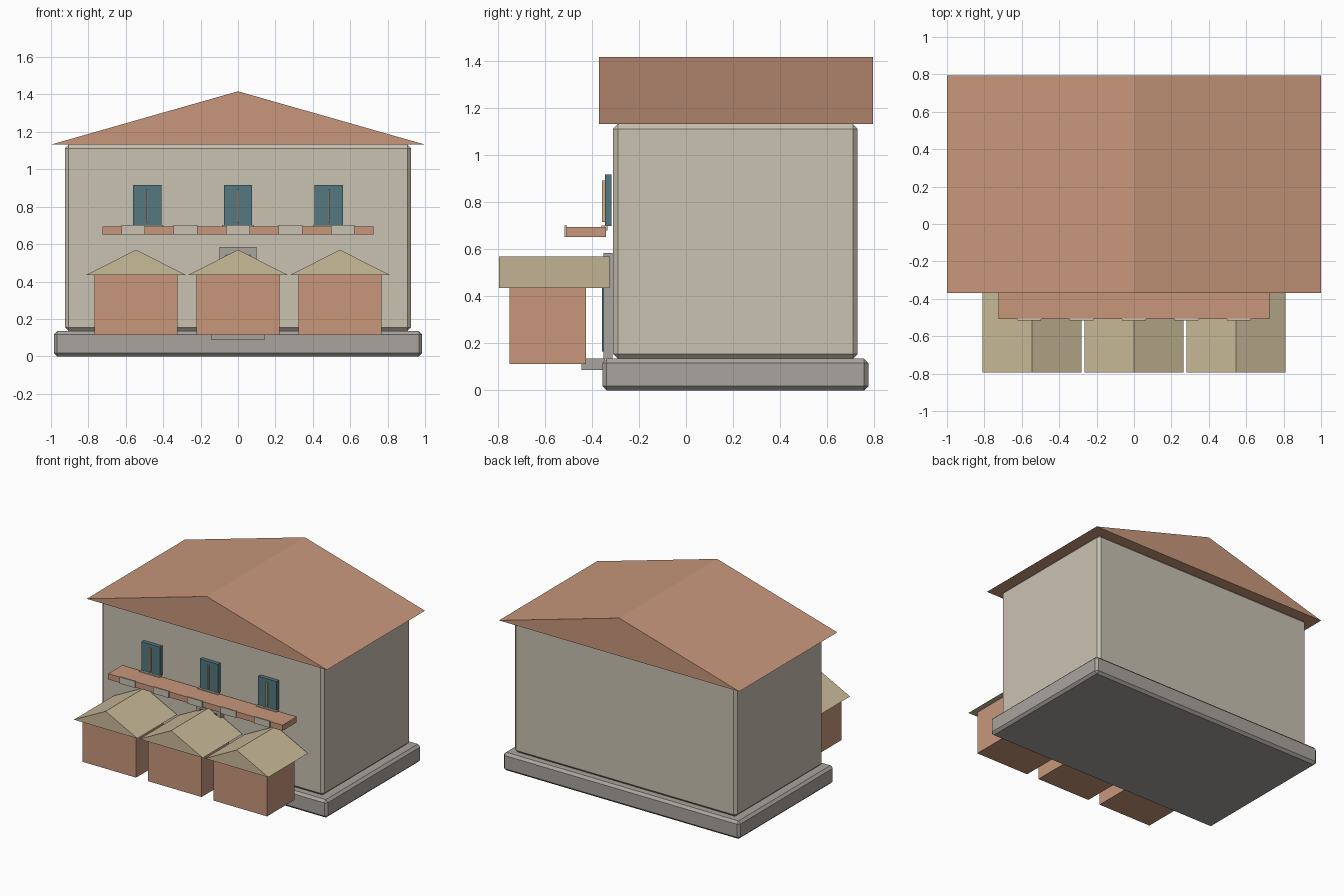
import bpy

cube = bpy.data.objects.get("Cube")
if cube:
    bpy.data.objects.remove(cube, do_unlink=True)


def material(name, hex_code):
    def linear(c):
        return c / 12.92 if c <= 0.04045 else ((c + 0.055) / 1.055) ** 2.4
    rgb = [linear(v / 255) for v in bytes.fromhex(hex_code)]
    m = bpy.data.materials.new(name)
    m.use_nodes = True
    m.diffuse_color = (*rgb, 1)
    m.node_tree.nodes["Principled BSDF"].inputs["Base Color"].default_value = (*rgb, 1)
    return m


plaster = material("plaster", "CAC2B2")
stone = material("stone", "A9A49D")
terracotta = material("terracotta", "C8977C")
canvas = material("canvas", "C9BA98")
teal = material("teal", "53787E")
wood = material("light_wood", "CDB48A")


def mesh_object(name, verts, faces, mat):
    mesh = bpy.data.meshes.new(name)
    mesh.from_pydata(verts, [], faces)
    mesh.materials.append(mat)
    ob = bpy.data.objects.new(name, mesh)
    bpy.context.collection.objects.link(ob)
    return ob


def box(name, x, y, z, mat, bevel=0):
    """Box from (min, max) ranges, with an optional chamfer."""
    verts = [(a, b, c) for a in x for b in y for c in z]
    faces = [(0, 1, 3, 2), (4, 6, 7, 5), (0, 4, 5, 1),
             (2, 3, 7, 6), (0, 2, 6, 4), (1, 5, 7, 3)]
    ob = mesh_object(name, verts, faces, mat)
    if bevel:
        mod = ob.modifiers.new("chamfer", "BEVEL")
        mod.width, mod.segments = bevel, 1
    return ob


def gable(name, cx, half, y, z, mat):
    """Triangular prism with its ridge running front to back."""
    verts = [(cx + dx, b, c) for b in y
             for dx, c in ((-half, z[0]), (half, z[0]), (0, z[1]))]
    faces = [(0, 1, 2), (3, 5, 4), (0, 3, 4, 1), (1, 4, 5, 2), (2, 5, 3, 0)]
    return mesh_object(name, verts, faces, mat)


def span(centre, half):
    return (centre - half, centre + half)


# Main building
box("foundation", span(0, 0.985), (-0.355, 0.775), (0, 0.135), stone, 0.018)
box("walls", span(0, 0.925), (-0.31, 0.73), (0.135, 1.132), plaster, 0.02)
gable("roof", 0, 1.0, (-0.37, 0.795), (1.132, 1.417), terracotta)

# Entrance
box("door_frame", span(0, 0.1), (-0.35, -0.312), (0.135, 0.585), stone)
box("door", span(0, 0.07), (-0.357, -0.348), (0.165, 0.545), teal)
box("door_step", span(0, 0.143), (-0.445, -0.345), (0.087, 0.135), stone)

# Upper windows
for side, cx in (("right", -0.485), ("middle", 0), ("left", 0.485)):
    box(f"window_{side}", span(cx, 0.076), (-0.345, -0.316), (0.698, 0.917), teal)
    box(f"window_bar_{side}", span(cx, 0.005), (-0.357, -0.345), (0.715, 0.893), wood)
    box(f"window_sill_{side}", span(cx, 0.085), (-0.36, -0.333), (0.68, 0.702), plaster)

# Balcony ledge with front panels
box("balcony_ledge", span(0, 0.725), (-0.507, -0.34), (0.652, 0.695), terracotta)
for i in range(-2, 3):
    box(f"balcony_panel_{i + 3}", span(i * 0.28, 0.064), (-0.517, -0.505),
        (0.652, 0.701), plaster)

# Market stalls
for side, cx in (("right", -0.545), ("middle", 0), ("left", 0.545)):
    box(f"stall_{side}", span(cx, 0.222), (-0.75, -0.425), (0.113, 0.438), terracotta)
    gable(f"stall_awning_{side}", cx, 0.264, (-0.795, -0.325), (0.436, 0.57), canvas)
